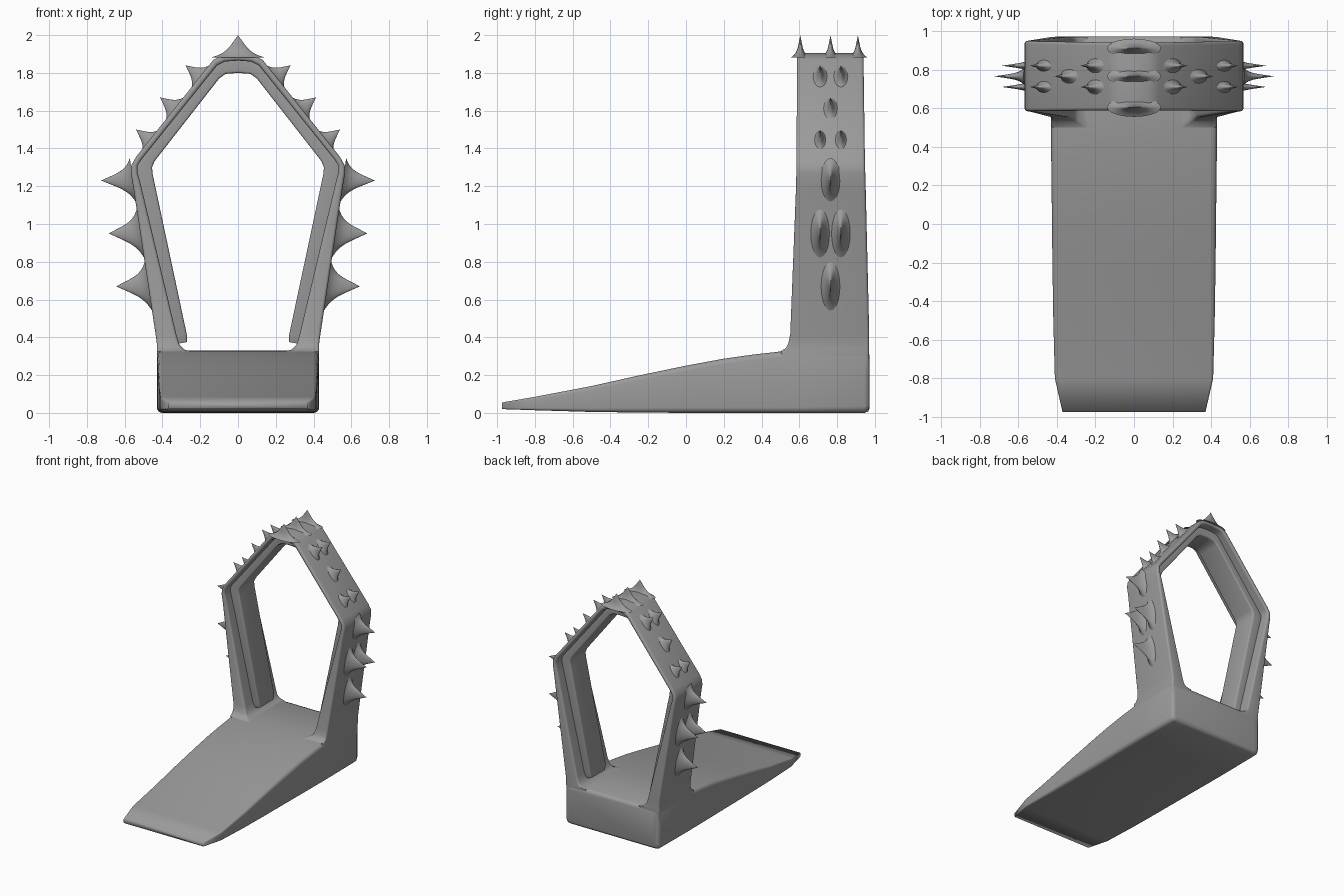
import bpy, bmesh, math
from mathutils import Vector

if "Cube" in bpy.data.objects:
    bpy.data.objects.remove(bpy.data.objects["Cube"])

dark = bpy.data.materials.new("dark_grey")
dark.diffuse_color = (.33, .33, .33, 1)
dark.use_nodes = True
dark.node_tree.nodes["Principled BSDF"].inputs["Base Color"].default_value = dark.diffuse_color


def rounded_rect(p, q, y0, y1, r, n=4):
    """Ring of points: width runs from p to q (x, z), depth from y0 to y1."""
    p, q = Vector((p[0], 0, p[1])), Vector((q[0], 0, q[1]))
    length = (q - p).length
    axis = (q - p) / length
    r = min(r, length * 0.45, (y1 - y0) * 0.45)
    corners = [(length - r, y1 - r), (r, y1 - r), (r, y0 + r), (length - r, y0 + r)]
    ring = []
    for k, (u, v) in enumerate(corners):
        for i in range(n + 1):
            a = math.pi / 2 * (k + i / n)
            ring.append(p + axis * (u + r * math.cos(a)) + Vector((0, v + r * math.sin(a), 0)))
    return ring


def finish(bm, name, angle=40):
    bmesh.ops.recalc_face_normals(bm, faces=bm.faces)
    mesh = bpy.data.meshes.new(name)
    bm.to_mesh(mesh)
    bm.free()
    mesh.materials.append(dark)
    ob = bpy.data.objects.new(name, mesh)
    bpy.context.collection.objects.link(ob)
    bpy.ops.object.select_all(action='DESELECT')
    ob.select_set(True)
    bpy.context.view_layer.objects.active = ob
    bpy.ops.object.shade_smooth_by_angle(angle=math.radians(angle))
    return ob


def loft(rings, name, angle=40):
    bm = bmesh.new()
    rows = [[bm.verts.new(c) for c in ring] for ring in rings]
    n = len(rows[0])
    for a, b in zip(rows, rows[1:]):
        for i in range(n):
            bm.faces.new((a[i], a[(i + 1) % n], b[(i + 1) % n], b[i]))
    bm.faces.new(rows[0])
    bm.faces.new(rows[-1])
    return finish(bm, name, angle)


def arch(half, radius, name):
    """Loft of (outer x, z, inner x, z, y0, y1) stations, mirrored over x = 0."""
    full = half + [(-a, b, -c, d, e, f) for a, b, c, d, e, f in reversed(half[:-1])]
    loft([rounded_rect(s[2:4], s[:2], s[4], s[5], radius) for s in full], name)


# Wedge-shaped base: y, half width, bottom, top, corner radius
base = [(-.975, .37, .02, .055, .008), (-.8, .41, .014, .085, .012), (-.5, .418, .005, .142, .02),
        (-.25, .422, .002, .198, .025), (0, .425, 0, .25, .03), (.2, .427, 0, .287, .03),
        (.35, .429, 0, .308, .03), (.5, .43, 0, .325, .03), (.6, .43, 0, .33, .03),
        (.945, .43, 0, .33, .035), (.965, .422, .008, .322, .035), (.972, .405, .025, .305, .035)]
rings = []
for y, w, z0, z1, r in base:
    flat = rounded_rect((-w, 0), (w, 0), z0, z1, r)
    rings.append([Vector((c.x, y, c.y)) for c in flat])
loft(rings, "ramp_base", 120)

# Pentagonal arch frame
arch([(.425, .2, .24, .2, .53, .968), (.43, .325, .24, .325, .50, .97), (.43, .345, .285, .335, .53, .97),
      (.43, .37, .31, .36, .542, .97), (.437, .42, .325, .41, .552, .97), (.555, 1.2, .515, 1.21, .583, .951),
      (.567, 1.27, .532, 1.275, .584, .949), (.565, 1.31, .532, 1.31, .585, .948),
      (.54, 1.355, .512, 1.34, .585, .947), (.13, 1.87, .11, 1.84, .588, .94),
      (.08, 1.895, .07, 1.86, .588, .94), (0, 1.905, 0, 1.865, .588, .94)], .016, "arch_frame")

# Raised rib lining the inside of the arch
arch([(.35, .36, .27, .375, .67, .86), (.36, .41, .27, .41, .66, .87), (.535, 1.25, .452, 1.265, .66, .87),
      (.545, 1.30, .455, 1.30, .66, .87), (.53, 1.34, .44, 1.335, .66, .87), (.125, 1.855, .10, 1.77, .66, .87),
      (.08, 1.88, .065, 1.795, .66, .87), (0, 1.89, 0, 1.80, .66, .87)], .012, "inner_rib")

# Spikes: cones with a flared skirt that melts into the frame surface
bm = bmesh.new()


def spike(tip, direction, along, length, y, wide, deep, seg=20, steps=10):
    d = Vector((direction[0], 0, direction[1])).normalized()
    side = Vector((along[0], 0, along[1])).normalized()
    top = Vector((tip[0], y, tip[1]))
    root = top - d * length
    rows = []
    for s in range(steps):
        t = (s / steps) ** 1.3
        k = .6 * (1 - t) + .4 * (1 - t) ** 6
        kd = .45 * (1 - t) + .55 * (1 - t) ** 6
        rows.append([bm.verts.new(root + d * length * t
                                  + side * wide * k * math.cos(2 * math.pi * i / seg)
                                  + Vector((0, deep * kd * math.sin(2 * math.pi * i / seg), 0)))
                     for i in range(seg)])
    apex = bm.verts.new(top)
    for i in range(seg):
        j = (i + 1) % seg
        for a, b in zip(rows, rows[1:]):
            bm.faces.new((a[i], a[j], b[j], b[i]))
        bm.faces.new((rows[-1][i], rows[-1][j], apex))
    bm.faces.new(rows[0])


pair, single = (.71, .82), (.765,)
side_spikes = [(.645, .67, .175, .14, single), (.685, .95, .173, .14, pair), (.725, 1.23, .17, .12, single)]
roof_spikes = [(.54, 1.50, pair), (.413, 1.67, single), (.278, 1.84, pair)]
for sx in (-1, 1):
    for x, z, length, wide, ys in side_spikes:
        for y in ys:
            spike((sx * x, z), (sx, 0), (sx * .15, 1), length, y, wide, .055)
    for x, z, ys in roof_spikes:
        for y in ys:
            spike((sx * x, z), (sx * .79, .613), (sx * -.613, .79), .103, y, .085, .045)
for y in (.605, .765, .91):
    spike((0, 2.0), (0, 1), (1, 0), .118, y, .14, .05)
finish(bm, "spikes", 60)
